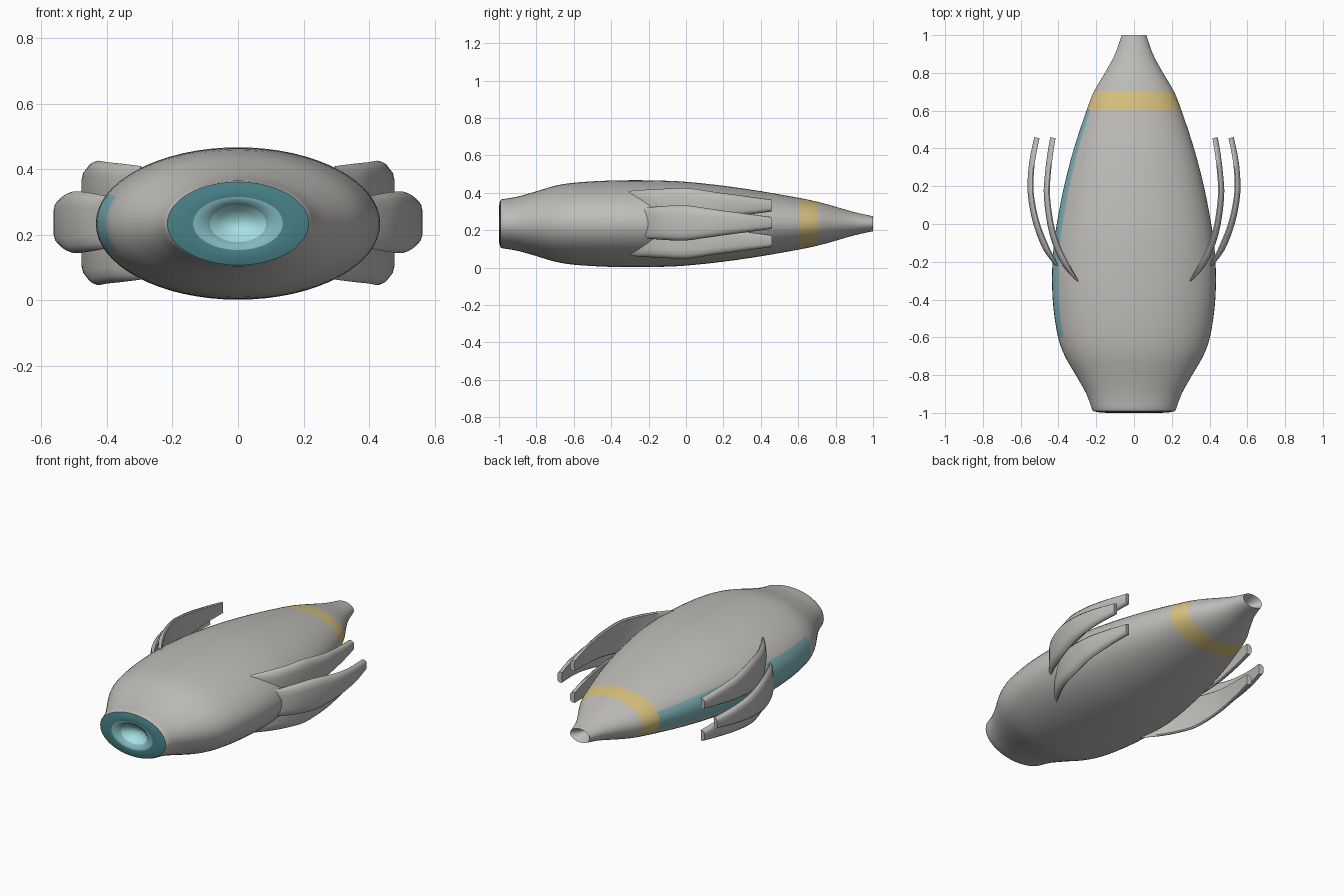
import bpy, bmesh, math
from mathutils import Vector

if "Cube" in bpy.data.objects:
    bpy.data.objects.remove(bpy.data.objects["Cube"])

CZ = 0.2345   # height of the body axis
SEG = 64


def material(name, rgb):
    m = bpy.data.materials.new(name)
    m.diffuse_color = (*rgb, 1)
    m.use_nodes = True
    m.node_tree.nodes["Principled BSDF"].inputs["Base Color"].default_value = m.diffuse_color
    return m


GREY = material("warm grey", (0.52, 0.51, 0.485))
YELLOW = material("band yellow", (0.68, 0.54, 0.21))
TEAL = material("stripe teal", (0.22, 0.47, 0.50))
DARK = material("dark teal", (0.06, 0.215, 0.24))
GLOW = material("pale teal", (0.38, 0.74, 0.76))


def refine(pts, n):
    """Catmull-Rom through the control points, n steps per span."""
    pts = [Vector(p) for p in pts]
    out = []
    for i in range(len(pts) - 1):
        a, b = pts[max(i - 1, 0)], pts[i]
        c, d = pts[i + 1], pts[min(i + 2, len(pts) - 1)]
        for k in range(n):
            t = k / n
            out.append(0.5 * (2 * b + (c - a) * t + (2 * a - 5 * b + 4 * c - d) * t * t
                              + (3 * b - a - 3 * c + d) * t ** 3))
    return out + [pts[-1]]


def loft(name, rings, mats, rule=None, angle=35):
    """Skin closed rings, cap both ends; rule(span, segment) gives the material."""
    bm = bmesh.new()
    vs = [[bm.verts.new(p) for p in r] for r in rings]
    n = len(vs[0])
    for i in range(len(vs) - 1):
        for j in range(n):
            k = (j + 1) % n
            f = bm.faces.new((vs[i][j], vs[i][k], vs[i + 1][k], vs[i + 1][j]))
            f.material_index = rule(i, j) if rule else 0
    first, last = bm.faces.new(vs[0]), bm.faces.new(vs[-1])
    if rule:
        first.material_index = rule(0, 0)
        last.material_index = rule(len(vs) - 2, 0)
    bmesh.ops.recalc_face_normals(bm, faces=bm.faces)
    me = bpy.data.meshes.new(name)
    bm.to_mesh(me)
    bm.free()
    for m in mats:
        me.materials.append(m)
    ob = bpy.data.objects.new(name, me)
    bpy.context.collection.objects.link(ob)
    bpy.ops.object.select_all(action='DESELECT')
    ob.select_set(True)
    bpy.context.view_layer.objects.active = ob
    bpy.ops.object.shade_smooth_by_angle(angle=math.radians(angle))
    return ob


# Hull: (y, half width, half height), with engine bowl in front and hollow tail tip
engine = [(-0.935, 0.004, 0.003), (-0.94, 0.03, 0.02), (-0.955, 0.06, 0.04),
          (-0.98, 0.086, 0.057), (-0.995, 0.11, 0.068), (-1.0, 0.137, 0.081),
          (-0.998, 0.18, 0.106), (-0.991, 0.216, 0.127)]
shell = [(-0.983, 0.222, 0.131), (-0.9, 0.252, 0.145), (-0.8, 0.308, 0.173),
         (-0.7, 0.366, 0.203), (-0.6, 0.402, 0.219), (-0.45, 0.426, 0.229),
         (-0.3, 0.434, 0.2325), (-0.15, 0.428, 0.231), (0.0, 0.409, 0.224),
         (0.2, 0.37, 0.203), (0.4, 0.318, 0.174), (0.605, 0.25, 0.138),
         (0.705, 0.21, 0.117), (0.8, 0.154, 0.091), (0.9, 0.1, 0.062),
         (1.0, 0.065, 0.04)]
hollow = [(0.985, 0.05, 0.031), (0.95, 0.03, 0.019), (0.92, 0.004, 0.003)]
prof = [Vector(p) for p in engine] + refine(shell, 3) + [Vector(p) for p in hollow]
rings = [[(p.y * math.cos(2 * math.pi * j / SEG), p.x,
           CZ + p.z * math.sin(2 * math.pi * j / SEG)) for j in range(SEG)] for p in prof]


def hull_colour(i, j):
    if i < 3:
        return 4                                  # engine bowl
    if i < 5:
        return 2                                  # inner engine ring
    if i < 7:
        return 3                                  # outer engine ring
    y = (prof[i].x + prof[i + 1].x) / 2
    if 0.605 < y < 0.705:
        return 1                                  # band around the tail
    a = (j + 0.5) * 360 / SEG
    if -0.6 < y < 0.605 and abs(a - 180) < 22.6:
        return 2                                  # stripe on the left flank only
    return 0


loft("hull", rings, [GREY, YELLOW, TEAL, DARK, GLOW], hull_colour)

# Fins: path points are (x, y, half height); thickness follows along the path
MID = [(0.405, -0.225, 0.08), (0.465, -0.13, 0.09), (0.513, -0.01, 0.094),
       (0.539, 0.1, 0.08), (0.549, 0.2, 0.066), (0.54, 0.33, 0.049), (0.515, 0.457, 0.032)]
SIDE = [(0.298, -0.305, 0.078), (0.358, -0.22, 0.085), (0.408, -0.12, 0.09),
        (0.443, 0.0, 0.094), (0.462, 0.15, 0.073), (0.458, 0.25, 0.06),
        (0.446, 0.36, 0.045), (0.43, 0.457, 0.032)]
# Cross-section: (outward, up), bowed outer face with rounded corners
half = [(0.5, 0.0), (0.5, 0.5), (0.35, 0.78), (0.0, 0.95), (-0.35, 1.0),
        (-0.55, 0.93), (-0.5, 0.6), (-0.45, 0.0)]
SECTION = half + [(o, -u) for o, u in half[-2:0:-1]]


def fin(name, path, zc, side):
    pts = refine(path, 4)
    out = []
    last = len(pts) - 1
    for i, p in enumerate(pts):
        t = (pts[min(i + 1, last)] - pts[max(i - 1, 0)]).xy.normalized()
        s = i / last
        w = 0.036 * min(1, 0.3 + s * 4) * (1 - 0.25 * s)
        out.append([(side * (p.x + t.y * o * w), p.y - t.x * o * w, zc + u * p.z)
                    for o, u in SECTION])
    loft(name, out, [GREY], angle=45)


for label, side in (("right", 1), ("left", -1)):
    fin(label + "_middle_fin", MID, CZ + 0.004, side)
    fin(label + "_upper_fin", SIDE, CZ + 0.097, side)
    fin(label + "_lower_fin", SIDE, CZ - 0.093, side)
